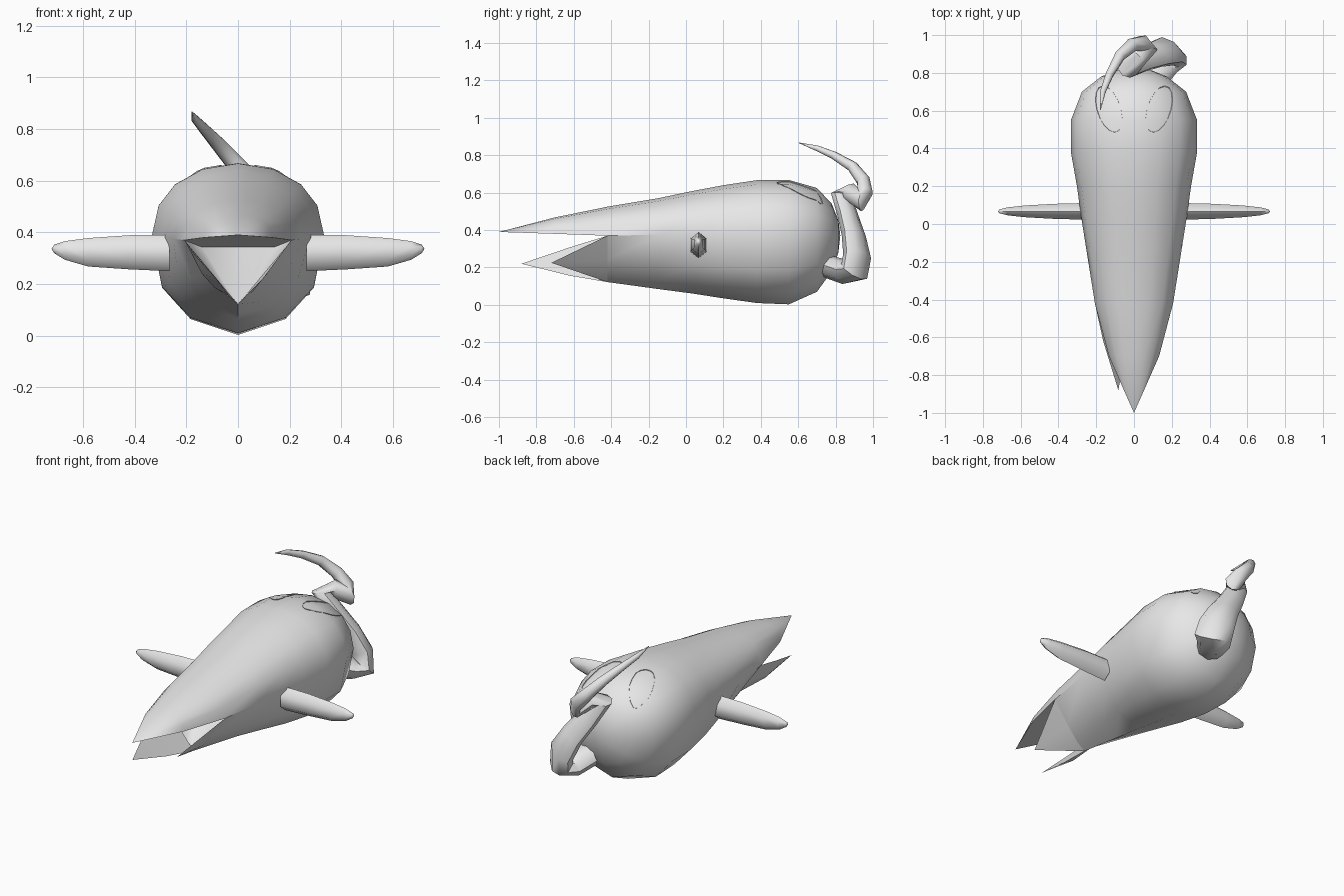
import bpy, bmesh, math
from mathutils import Vector
from mathutils.bvhtree import BVHTree

if "Cube" in bpy.data.objects:
    bpy.data.objects.remove(bpy.data.objects["Cube"])

grey = bpy.data.materials.new("plain grey")
grey.diffuse_color = (0.8, 0.8, 0.8, 1)
grey.use_nodes = True
grey.node_tree.nodes["Principled BSDF"].inputs["Base Color"].default_value = grey.diffuse_color


def finish(name, bm, angle=40):
    bmesh.ops.recalc_face_normals(bm, faces=bm.faces[:])
    me = bpy.data.meshes.new(name)
    bm.to_mesh(me)
    bm.free()
    me.materials.append(grey)
    ob = bpy.data.objects.new(name, me)
    bpy.context.collection.objects.link(ob)
    bpy.context.view_layer.objects.active = ob
    ob.select_set(True)
    bpy.ops.object.shade_smooth_by_angle(angle=math.radians(angle))
    ob.select_set(False)
    return ob


def bridge(bm, a, b, closed=True):
    n = len(a)
    for i in range(n if closed else n - 1):
        j = (i + 1) % n
        bm.faces.new((a[i], a[j], b[j], b[i]))


def fan(bm, ring, tip, closed=True):
    n = len(ring)
    for i in range(n if closed else n - 1):
        bm.faces.new((ring[i], ring[(i + 1) % n], tip))


# Half cross-sections: upper arch from side to crown, lower hull from keel to side
ARCH = [(1, 0), (0.92, 0.42), (0.73, 0.71), (0.41, 0.92)]
HULL = [(0.55, 0.84), (0.88, 0.52)]


def section(y, w, top, bot, side, vee):
    """Ring of 14 points: right side, crown, left side, keel; vee flattens the hull to a V."""
    up = [(x * w, side + z * (top - side)) for x, z in ARCH]
    low = [(w * (x + ((1 - z) - x) * vee), side - z * (side - bot)) for x, z in HULL]
    pts = up + [(0, top)] + [(-x, z) for x, z in reversed(up)]
    pts += [(-x, z) for x, z in reversed(low)] + [(0, bot)] + low
    return [Vector((x, y, z)) for x, z in pts]


# Body: y, half width, top, bottom, side height, V amount
BODY = [(-0.42, 0.207, 0.525, 0.122, 0.37, 0.8), (-0.15, 0.25, 0.57, 0.085, 0.375, 0.4),
        (0.04, 0.28, 0.61, 0.06, 0.38, 0.15), (0.2, 0.302, 0.64, 0.035, 0.38, 0),
        (0.38, 0.334, 0.667, 0.01, 0.385, 0), (0.55, 0.334, 0.668, 0.003, 0.385, 0),
        (0.70, 0.276, 0.625, 0.07, 0.38, 0), (0.78, 0.175, 0.54, 0.18, 0.375, 0),
        (0.815, 0.09, 0.45, 0.28, 0.37, 0)]
bm = bmesh.new()
rings = [[bm.verts.new(p) for p in section(*row)] for row in BODY]
for a, b in zip(rings, rings[1:]):
    bridge(bm, a, b)
fan(bm, rings[-1], bm.verts.new((0, 0.825, 0.37)))
front = rings[0]

# Mouth: floor slopes from the keel up to a back edge under the palate
back_l = bm.verts.new((-0.14, -0.2, 0.343))
back_r = bm.verts.new((0.14, -0.2, 0.343))
fan(bm, front[8:12], back_l, closed=False)
fan(bm, front[11:] + front[:1], back_r, closed=False)
bm.faces.new((front[11], back_l, back_r))

# Upper jaw: arch to a point, with a flat palate
arch = front[:9]
mid = [bm.verts.new(p) for p in section(-0.7, 0.133, 0.468, 0.2, 0.38, 0)[:9]]
tip = bm.verts.new((0, -1, 0.39))
bridge(bm, arch, mid, closed=False)
fan(bm, mid, tip, closed=False)
bm.faces.new((back_l, back_r, arch[0], arch[8]))
bm.faces.new((arch[0], arch[8], mid[8], mid[0]))
bm.faces.new((mid[0], mid[8], tip))
bm.normal_update()
surface = BVHTree.FromBMesh(bm)
finish("body", bm)

# Lower jaw: two uneven prongs left and right of a notch
root = section(*BODY[0])
bm = bmesh.new()
base = [bm.verts.new(p) for p in root[8:12]]
belly = [bm.verts.new(p) for p in ((-0.163, -0.62, 0.308), (-0.14, -0.62, 0.24),
                                   (-0.09, -0.62, 0.185), (-0.035, -0.62, 0.156))]
bridge(bm, base, belly, closed=False)
end = bm.verts.new((-0.083, -0.88, 0.22))
fan(bm, belly, end, closed=False)
bm.faces.new((base[0], base[3], belly[3], belly[0]))
bm.faces.new((belly[0], belly[3], end))
finish("left_jaw_prong", bm)

bm = bmesh.new()
base = [bm.verts.new(p) for p in root[11:] + root[:1]]
end = bm.verts.new((0.1, -0.72, 0.225))
fan(bm, base, end, closed=False)
bm.faces.new((base[0], base[3], end))
finish("right_jaw_prong", bm)

# Side fins: hexagonal, tapering outward
FIN = [(0.265, 0.044, 0.07, 0.32), (0.42, 0.04, 0.066, 0.323), (0.58, 0.031, 0.055, 0.323),
       (0.67, 0.021, 0.036, 0.33), (0.712, 0.01, 0.016, 0.336)]
for name, s in (("left_fin", -1), ("right_fin", 1)):
    bm = bmesh.new()
    rings = []
    for x, ry, rz, z in FIN:
        rings.append([bm.verts.new((s * x, 0.067 + 1.15 * ry * math.sin(k * math.pi / 3),
                                    z + rz * math.cos(k * math.pi / 3))) for k in range(6)])
    for a, b in zip(rings, rings[1:]):
        bridge(bm, a, b)
    bm.faces.new(rings[0])
    fan(bm, rings[-1], bm.verts.new((s * 0.722, 0.066, 0.337)))
    finish(name, bm, 65)

# Eyes: thin oval plates following the crown, rim sunk into the body
for name, s in (("left_eye", -1), ("right_eye", 1)):
    bm = bmesh.new()

    def on_body(u, v, lift):
        x, y = s * (0.132 + 0.064 * u + 0.03 * v), 0.607 + 0.122 * v
        p, n = surface.ray_cast(Vector((x, y, 2)), Vector((0, 0, -1)))[:2]
        return bm.verts.new(p + n * lift)

    rings = []
    for r, lift in ((1, -0.004), (0.98, 0.005), (0.75, 0.006), (0.4, 0.007)):
        rings.append([on_body(r * math.cos(k * math.pi / 8), r * math.sin(k * math.pi / 8), lift)
                      for k in range(16)])
    for a, b in zip(rings, rings[1:]):
        bridge(bm, a, b)
    fan(bm, rings[-1], on_body(0, 0, 0.007))
    finish(name, bm)

# Tail: curling tube tapering to a point; x, y, z, radius, sideways stretch
PATH = [(0.10, 0.76, 0.205, 0.062, 1.2), (0.15, 0.85, 0.175, 0.065, 1.4), (0.195, 0.90, 0.18, 0.068, 1.5),
        (0.18, 0.915, 0.26, 0.06, 1.65), (0.12, 0.897, 0.37, 0.054, 1.55), (0.04, 0.865, 0.48, 0.05, 1.4),
        (-0.03, 0.83, 0.59, 0.054, 1.1), (0.02, 0.88, 0.60, 0.052, 1), (0.08, 0.94, 0.55, 0.05, 1),
        (0.05, 0.957, 0.60, 0.043, 1), (-0.01, 0.948, 0.665, 0.037, 1), (-0.075, 0.89, 0.74, 0.03, 1),
        (-0.13, 0.79, 0.80, 0.022, 1), (-0.165, 0.70, 0.838, 0.016, 1), (-0.178, 0.605, 0.866, 0.002, 1)]
bm = bmesh.new()
pts = [Vector(p[:3]) for p in PATH]
side, rings = Vector((1, 0, 0)), []
for i, p in enumerate(pts):
    d = (pts[min(i + 1, len(pts) - 1)] - pts[max(i - 1, 0)]).normalized()
    side = (side - d * side.dot(d)).normalized()
    up = d.cross(side)
    r, wide = PATH[i][3:]
    rings.append([bm.verts.new(p + r * (side * wide * math.cos(k * math.pi / 4) + up * math.sin(k * math.pi / 4)))
                  for k in range(8)])
for a, b in zip(rings, rings[1:]):
    bridge(bm, a, b)
bm.faces.new(rings[0])
bm.faces.new(rings[-1])
finish("tail", bm, 50)
